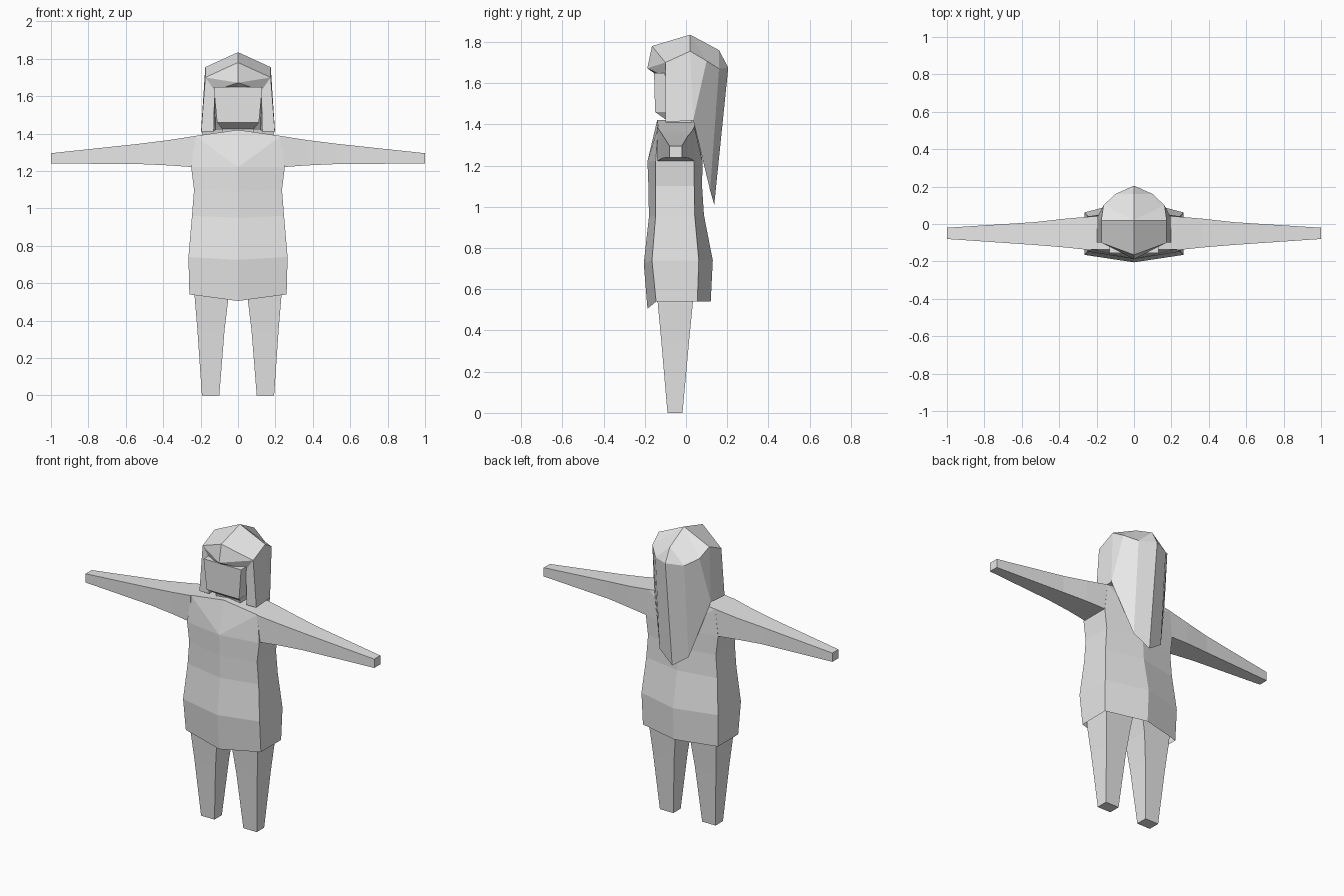
import bpy, bmesh

grey = bpy.data.materials.new("light_grey")
grey.diffuse_color = (0.8, 0.8, 0.8, 1)


def build(name, verts, faces, mirror=True):
    """Flat-shaded mesh part, mirrored across x = 0 when only half is given."""
    me = bpy.data.meshes.new(name)
    me.from_pydata(verts, [], faces)
    bm = bmesh.new()
    bm.from_mesh(me)
    if mirror:
        geo = bm.verts[:] + bm.edges[:] + bm.faces[:]
        copy = bmesh.ops.duplicate(bm, geom=geo)["geom"]
        for v in copy:
            if isinstance(v, bmesh.types.BMVert):
                v.co.x *= -1
        bmesh.ops.remove_doubles(bm, verts=bm.verts[:], dist=0.0005)
    bmesh.ops.recalc_face_normals(bm, faces=bm.faces[:])
    bm.to_mesh(me)
    bm.free()
    me.materials.append(grey)
    ob = bpy.data.objects.new(name, me)
    bpy.context.collection.objects.link(ob)
    return ob


def loft(rings):
    """Closed four-sided tube through a list of rings, capped at both ends."""
    n = len(rings)
    verts = [p for r in rings for p in r]
    faces = [(4*i + j, 4*i + (j+1) % 4, 4*i + 4 + (j+1) % 4, 4*i + 4 + j)
             for i in range(n - 1) for j in range(4)]
    return verts, faces + [(0, 1, 2, 3), tuple(4*n - 4 + j for j in range(4))]


# Dress: half rows of front centre, front side, back side, back centre
rows = [  # z, half width, front side y, back side y, front centre y, back centre y, front centre z
    (0.54, 0.26, -0.145, 0.055, -0.187, 0.12, 0.505),
    (0.74, 0.265, -0.165, 0.062, -0.205, 0.13, 0.725),
    (0.96, 0.246, -0.147, 0.042, -0.18, 0.087, 0.95),
    (1.10, 0.235, -0.147, 0.04, -0.182, 0.078, 1.09),
    (1.22, 0.25, -0.147, 0.04, -0.187, 0.08, 1.22),
    (1.387, 0.23, -0.135, 0.04, -0.14, 0.045, 1.42),
]
verts, faces = [], []
for z, w, yf, yb, cf, cb, cz in rows:
    verts += [(0, cf, cz), (w, yf, z), (w, yb, z), (0, cb, 1.42 if z > 1.3 else z)]
for i in range(len(rows) - 1):
    a, b = 4*i, 4*i + 4
    if i == len(rows) - 2:  # chest and upper back fold in a V towards the neck
        faces += [(a, a+1, b+1), (a, b+1, b), (a+3, b+2, a+2), (a+3, b+3, b+2)]
    else:
        faces += [(a, a+1, b+1, b), (a+2, a+3, b+3, b+2)]
    faces.append((a+1, a+2, b+2, b+1))
faces.append((b, b+1, b+2, b+3))
build("dress", verts, faces)

# Arms: x, bottom z, top z, front y, back y
arm = [(0.23, 1.22, 1.387, -0.14, 0.04), (0.37, 1.23, 1.365, -0.125, 0.028),
       (0.53, 1.237, 1.345, -0.112, 0.01), (1.0, 1.24, 1.295, -0.08, -0.02)]
build("arms", *loft([[(x, f, lo), (x, k, lo), (x, k, hi), (x, f, hi)]
                     for x, lo, hi, f, k in arm]))

# Legs: z, inner x, outer x, front y, back y
leg = [(0, 0.10, 0.193, -0.09, -0.017), (0.35, 0.072, 0.217, -0.12, 0.015),
       (0.53, 0.05, 0.232, -0.137, 0.033), (0.68, 0.02, 0.237, -0.14, 0.04)]
build("legs", *loft([[(i, f, z), (o, f, z), (o, k, z), (i, k, z)]
                     for z, i, o, f, k in leg]))

# Head and neck: z, half width, front y, back y
head = [(1.37, 0.08, -0.09, 0.03), (1.425, 0.085, -0.10, 0.03),
        (1.46, 0.112, -0.15, 0.03), (1.65, 0.13, -0.155, 0.05)]
build("head", *loft([[(-w, f, z), (w, f, z), (w, k, z), (-w, k, z)]
                     for z, w, f, k in head]), mirror=False)

# Hair: cap with a peaked fringe, side locks and a long pointed back
hair = [
    (0, 0.02, 1.835), (0, -0.165, 1.78), (0, -0.188, 1.672),           # crown, fringe
    (0.175, -0.10, 1.70), (0.175, 0.02, 1.755), (0, 0.16, 1.76),       # temples, back crown
    (0.10, 0.16, 1.67), (0, 0.205, 1.675), (0, 0.137, 1.01),           # back, tip
    (0.10, 0.117, 1.08), (0.197, 0.035, 1.42), (0.197, -0.10, 1.41),   # back corner, lock ends
    (0.125, -0.10, 1.63), (0.13, -0.10, 1.41), (0.12, 0.035, 1.42),    # inner lock
    (0, 0.05, 1.42), (0, -0.15, 1.645), (0.163, 0.10, 1.708),          # nape, brow, side back
]
build("hair", hair, [
    (0, 1, 3, 4), (1, 2, 3), (2, 12, 3), (2, 16, 12), (3, 12, 13, 11),
    (4, 3, 11, 10), (0, 4, 17), (0, 17, 6, 5), (5, 6, 7), (4, 10, 17),
    (17, 10, 9, 6), (6, 9, 8, 7), (10, 14, 9), (14, 15, 8, 9),
    (11, 13, 14, 10), (12, 14, 13), (12, 16, 15, 14)])
